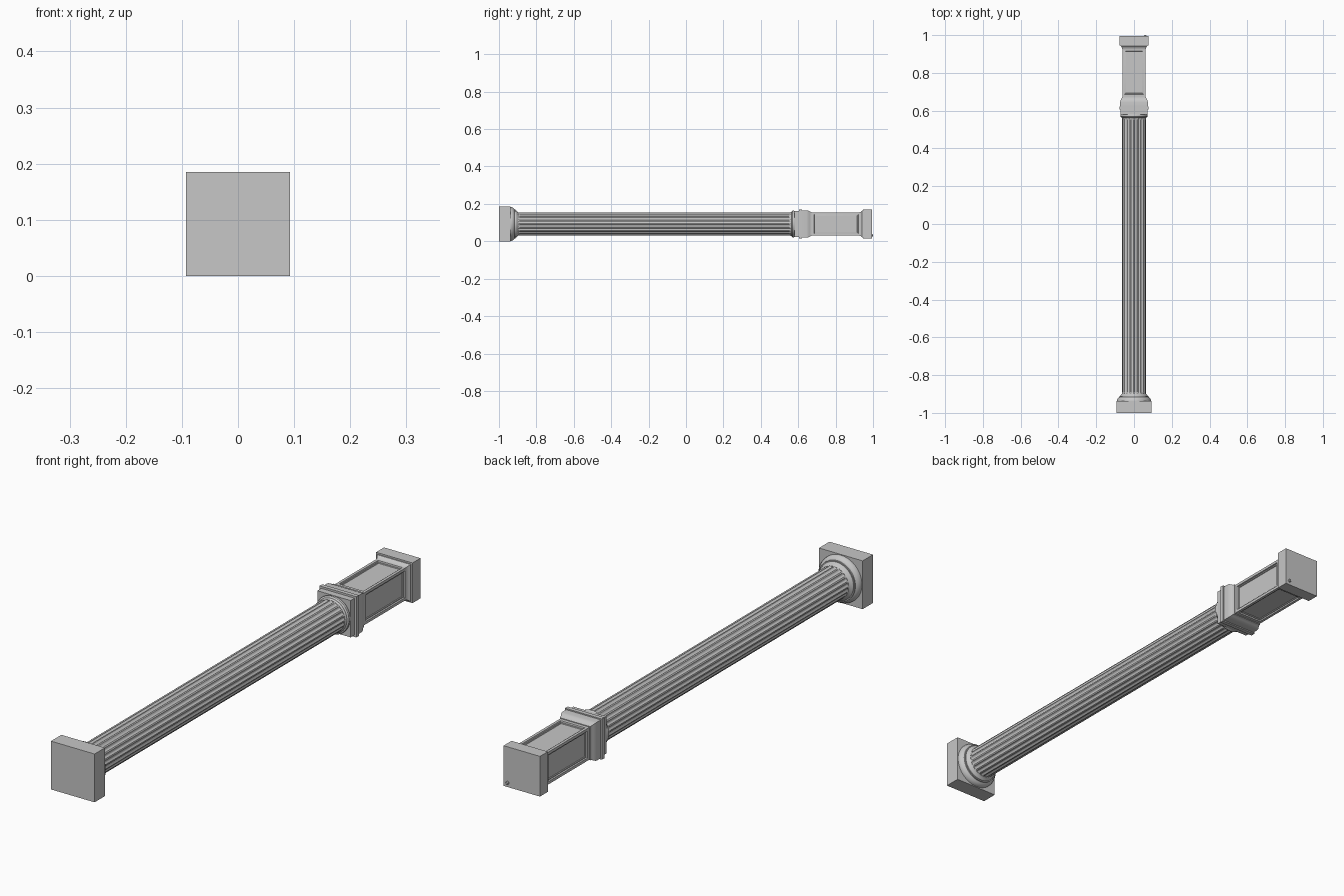
import bpy, bmesh, math

if "Cube" in bpy.data.objects:
    bpy.data.objects.remove(bpy.data.objects["Cube"])

ZC = 0.0925                      # height of the column axis
stone = bpy.data.materials.new("light grey stone")
stone.diffuse_color = (0.57, 0.57, 0.57, 1)
stone.use_nodes = True
stone.node_tree.nodes["Principled BSDF"].inputs["Base Color"].default_value = stone.diffuse_color


def finish(name, bm):
    bmesh.ops.recalc_face_normals(bm, faces=bm.faces)
    me = bpy.data.meshes.new(name)
    bm.to_mesh(me)
    bm.free()
    me.materials.append(stone)
    ob = bpy.data.objects.new(name, me)
    bpy.context.collection.objects.link(ob)
    return ob


def loft(name, sections):
    """Skin rings along y; each section is (y, [(angle, radius), ...])."""
    bm = bmesh.new()
    rings = [[bm.verts.new((r * math.cos(a), y, ZC + r * math.sin(a))) for a, r in ring]
             for y, ring in sections]
    for p, q in zip(rings, rings[1:]):
        n = len(p)
        for i in range(n):
            j = (i + 1) % n
            bm.faces.new((p[i], p[j], q[j], q[i]))
    bm.faces.new(rings[0])
    bm.faces.new(rings[-1][::-1])
    return finish(name, bm)


def round_part(name, profile, n=64):
    return loft(name, [(y, [(2 * math.pi * i / n, r) for i in range(n)]) for y, r in profile])


def square_part(name, profile):
    return loft(name, [(y, [(math.pi * (0.25 + 0.5 * i), h * math.sqrt(2)) for i in range(4)])
                       for y, h in profile])


def flutes(depth, r=0.0625, count=20, steps=8, fillet=0.25):
    """Fluted cross-section: flat fillets between scooped channels."""
    ring, pitch = [], 2 * math.pi / count
    for k in range(count):
        for s in range(steps + 1):
            t = s / steps
            a = pitch * (k + fillet / 2 + (1 - fillet) * t)
            ring.append((a, r - depth * math.sin(math.pi * t)))
    return ring


# Fluted shaft, channels fading out at both ends
loft("fluted_shaft", [(y, flutes(d)) for y, d in (
    (-0.908, 0), (-0.9, 0), (-0.896, 0.003), (-0.888, 0.0045),
    (0.55, 0.0045), (0.558, 0.003), (0.562, 0), (0.578, 0))])

# Capital: square slab and round mouldings
square_part("capital_slab", [(-1, 0.0925), (-0.937, 0.0925)])
round_part("capital_moulding", [
    (-0.94, 0.090), (-0.932, 0.0895), (-0.925, 0.087), (-0.919, 0.082), (-0.916, 0.077),
    (-0.911, 0.077), (-0.911, 0.073), (-0.907, 0.072), (-0.904, 0.069), (-0.901, 0.065),
    (-0.896, 0.062)])

# Round collar at the foot of the shaft
round_part("shaft_collar", [
    (0.558, 0.062), (0.561, 0.0645), (0.565, 0.066), (0.566, 0.069),
    (0.569, 0.0715), (0.574, 0.072), (0.579, 0.0705), (0.584, 0.068)])

# Square plinth and pedestal cornice
square_part("shaft_plinth", [(0.581, 0.0705), (0.607, 0.0705)])
square_part("pedestal_cornice", [
    (0.605, 0.078), (0.621, 0.078), (0.621, 0.0735), (0.645, 0.0735), (0.652, 0.072),
    (0.66, 0.068), (0.666, 0.065), (0.672, 0.0645), (0.672, 0.062)])

# Pedestal block with a stepped sunk panel on each long side
block = square_part("pedestal_block", [(0.66, 0.062), (0.675, 0.062), (0.932, 0.062), (0.95, 0.062)])
bm = bmesh.new()
bm.from_mesh(block.data)
sides = [f for f in bm.faces if f.calc_area() > 0.025]
for width, depth in ((0.015, 0), (0.002, -0.005), (0.006, 0.001), (0.002, -0.003)):
    bmesh.ops.inset_individual(bm, faces=sides, thickness=width, depth=depth)
bm.to_mesh(block.data)
bm.free()

# Pedestal foot slab with a curved flare
square_part("pedestal_foot", [
    (0.925, 0.062), (0.932, 0.0635), (0.938, 0.067), (0.942, 0.071), (0.946, 0.071),
    (0.946, 0.077), (0.994, 0.077)])

# Small stud on the foot's end face
stud = round_part("end_stud", [(0.985, 0.006), (0.998, 0.006), (1.0, 0.004)], 12)
stud.location = (0.06, 0, 0.032 - ZC)

# Smooth the curves, keep the edges sharp
bpy.ops.object.select_all(action='SELECT')
bpy.context.view_layer.objects.active = block
bpy.ops.object.shade_smooth_by_angle(angle=math.radians(30))
